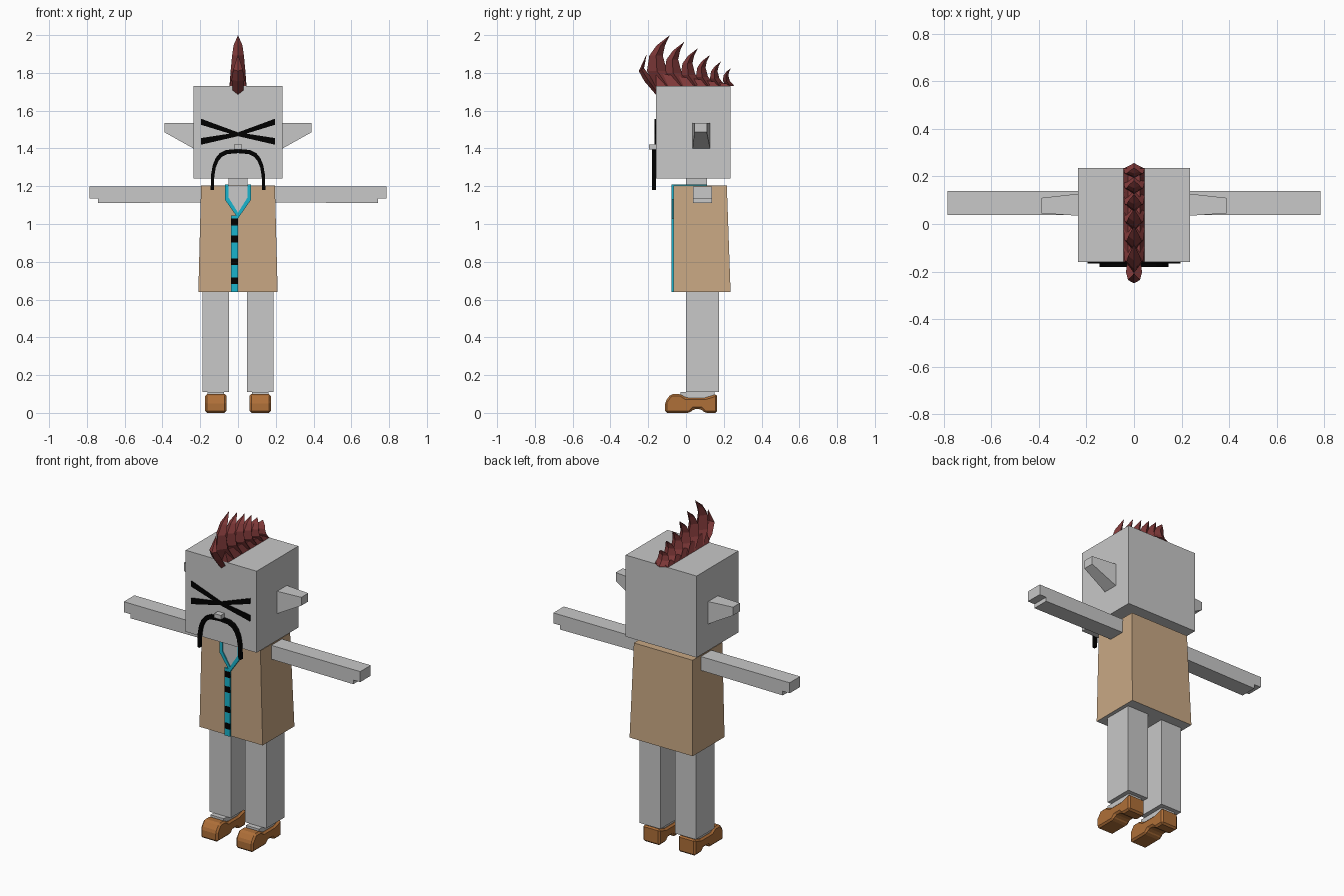
import bpy
import bmesh
from math import cos, sin, pi

if "Cube" in bpy.data.objects:
    bpy.data.objects.remove(bpy.data.objects["Cube"], do_unlink=True)


def make_material(name, red, green, blue):
    material = bpy.data.materials.new(name)
    material.use_nodes = True
    colour = (red, green, blue, 1)
    material.diffuse_color = colour
    material.node_tree.nodes["Principled BSDF"].inputs["Base Color"].default_value = colour
    return material


grey = make_material("pale grey", 0.58, 0.58, 0.58)
tan = make_material("coat tan", 0.58, 0.39, 0.23)
cyan = make_material("shirt cyan", 0.01, 0.46, 0.61)
black = make_material("black", 0, 0, 0)
brown = make_material("shoe brown", 0.43, 0.16, 0.04)
red = make_material("hair red", 0.21, 0.04, 0.04)

# Shared levels of the figure
ankle, hem, shoulder, chin, crown = 0.11, 0.64, 1.2, 1.24, 1.73
face, nape = -0.16, 0.236
coat_front, shirt_front = -0.066, -0.077


def loft(name, rings, material, mirror=False):
    """Join equal-sized rings of points into a closed solid."""
    bm = bmesh.new()
    loops = [[bm.verts.new(point) for point in ring] for ring in rings]
    for lower, upper in zip(loops, loops[1:]):
        for i in range(len(lower)):
            bm.faces.new((lower[i - 1], lower[i], upper[i], upper[i - 1]))
    bm.faces.new(loops[0])
    bm.faces.new(loops[-1])
    bmesh.ops.remove_doubles(bm, verts=bm.verts, dist=0.0001)
    bmesh.ops.recalc_face_normals(bm, faces=bm.faces)
    mesh = bpy.data.meshes.new(name)
    bm.to_mesh(mesh)
    bm.free()
    mesh.materials.append(material)
    obj = bpy.data.objects.new(name, mesh)
    bpy.context.collection.objects.link(obj)
    if mirror:
        obj.modifiers.new("other side", "MIRROR").use_mirror_merge = False
    return obj


def box(name, half, front, back, bottom, top, material, centre=0, mirror=False):
    left, right = centre - half, centre + half
    rings = [[(left, front, z), (right, front, z), (right, back, z), (left, back, z)]
             for z in (bottom, top)]
    return loft(name, rings, material, mirror)


def plate(name, outline, front, back, material, mirror=False):
    """Extrude an outline of x and z through the depth."""
    return loft(name, [[(x, y, z) for x, z in outline] for y in (front, back)],
                material, mirror)


# Head, neck and nose
box("head", nape, face, nape, chin, crown, grey)
box("neck", 0.05, 0, ankle, shoulder - 0.05, chin + 0.01, grey)
box("nose", 0.022, face - 0.035, face, 1.395, 1.42, grey)

# Ear tapering towards its tip
ears = []
for x, front, back, bottom, top in ((nape, 0.035, 0.127, 1.4, 1.535),
                                    (0.39, 0.045, 0.11, 1.486, 1.536)):
    ears.append([(x, front, bottom), (x, back, bottom), (x, back, top), (x, front, top)])
loft("ears", ears, grey, mirror=True)

# Crossed eye bars, pinched at the middle
for name, low, high in (("lower_eye_bars", 1.42, 1.455), ("upper_eye_bars", 1.525, 1.557)):
    plate(name, [(0, 1.465), (0.195, low), (0.195, high), (0, 1.485)],
          face - 0.007, face, black, mirror=True)


# Moustache: a squared arch, thick on top and thin at the tips
def arch(width, height):
    for step in range(13):
        angle = pi * step / 12
        across = abs(cos(angle)) ** 0.6 * width
        yield across if step < 6 else -across, 1.18 + abs(sin(angle)) ** 0.7 * height


moustache = []
for (x, z), (inner_x, inner_z) in zip(arch(0.145, 0.217), arch(0.128, 0.195)):
    moustache.append([(x, face - 0.02, z), (inner_x, face - 0.02, inner_z),
                      (inner_x, face, inner_z), (x, face, z)])
loft("moustache", moustache, black)

# Coat, narrower at the shoulders, with a grey underside
coat = box("coat", 0.21, coat_front, nape, hem, shoulder + 0.005, tan)
for vertex in coat.data.vertices:
    if vertex.co.z > shoulder:
        vertex.co.x *= 0.93
        if vertex.co.y > 0:
            vertex.co.y -= 0.02
coat.data.materials.append(grey)
for polygon in coat.data.polygons:
    polygon.material_index = int(polygon.normal.z < -0.5)

# Shirt opening and collar
opening = [(0, 1.06), (0.05, 1.14), (0.05, shoulder)]
edge = [(0.07, shoulder), (0.07, 1.13), (0, 1.03)]
plate("chest", [(0, shoulder)] + opening, coat_front - 0.005, 0, grey, mirror=True)
plate("collar_front", opening + edge, shirt_front, coat_front + 0.01, cyan, mirror=True)
box("collar_sides", 0.01, shirt_front, ankle, shoulder, shoulder + 0.01, cyan,
    centre=0.06, mirror=True)
box("collar_back", 0.07, ankle - 0.01, ankle, shoulder, shoulder + 0.01, cyan)

# Placket and buttons
box("placket", 0.018, shirt_front, coat_front + 0.01, hem, 1.045, cyan, centre=-0.018)
for middle in (1.01, 0.92, 0.8, 0.7):
    box("button", 0.018, shirt_front - 0.001, coat_front,
        middle - 0.018, middle + 0.018, black, centre=-0.018)

# Arms with a step below the fingers
plate("arms", [(0.19, 1.198), (0.786, 1.198), (0.786, 1.135), (0.74, 1.135),
               (0.74, ankle + 1), (0.19, 1.115)], 0.038, 0.138, grey, mirror=True)

# Legs and feet
box("legs", 0.07, 0, 0.175, ankle, hem + 0.01, grey, centre=0.118, mirror=True)
box("feet", 0.044, -0.03, 0.15, 0.04, ankle, grey, centre=0.118, mirror=True)

# Shoes: toe cap, low vamp, heel and arch
sole = [(-0.11, 0), (-0.11, 0.06), (-0.08, 0.1), (-0.03, 0.1), (0, 0.08), (0.1, 0.08),
        (0.165, 0.1), (0.165, 0), (0.1, 0), (0.08, 0.02), (0.04, 0.02), (0.02, 0)]
shoes = loft("shoes", [[(x, y, z) for y, z in sole] for x in (0.061, 0.174)],
             brown, mirror=True)
bevel = shoes.modifiers.new("soft edges", "BEVEL")
bevel.width = 0.01
bevel.segments = 1


# Hair crest: backward-curling spikes with a diamond section
def diamond(half, front_y, front_z, back_y, back_z):
    middle_y, middle_z = (front_y + back_y) / 2, (front_z + back_z) / 2
    return [(0, front_y, front_z), (half, middle_y, middle_z),
            (0, back_y, back_z), (-half, middle_y, middle_z)]


for number in range(6):
    height = 0.27 - 0.035 * number
    root = -0.166 + 0.09 * number - 0.003 * number ** 2
    spike = []
    for t in (0, 0.3, 0.6, 0.8, 1):
        y = root + height * (0.25 - t + 1.05 * t * t)
        depth = height * 0.25 * (1 - t) ** 0.7
        z = crown + height * t
        spike.append(diamond(0.045 * (1 - t) ** 0.4, y - depth, z, y + depth, z))
    loft("hair_spike", spike, red)

# Small forelock and the ridge under the spikes
loft("forelock", [diamond(0.028, face, 1.685, face, crown),
                  diamond(0.034, -0.22, 1.755, -0.185, 1.775),
                  diamond(0.025, -0.25, 1.81, -0.222, 1.825),
                  diamond(0, -0.208, 1.9, -0.208, 1.9)], red)
ridge = []
for y, top in ((face, 1.8), (nape, 1.74)):
    ridge.append([(-0.044, y, crown), (0.044, y, crown), (0.025, y, top), (-0.025, y, top)])
loft("hair_ridge", ridge, red)
